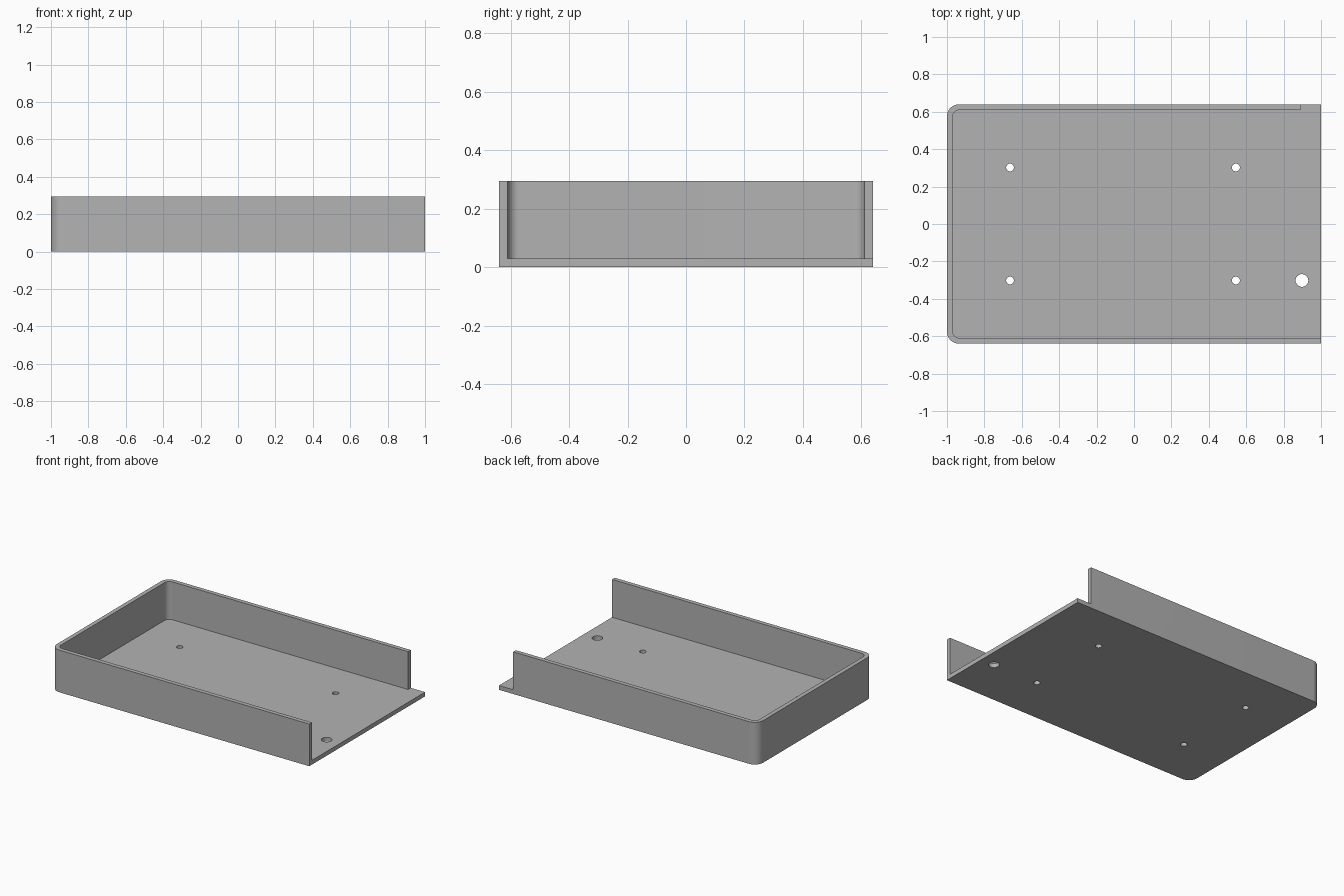
import bpy
import bmesh
from math import cos, sin, pi, radians

if "Cube" in bpy.data.objects:
    bpy.data.objects.remove(bpy.data.objects["Cube"], do_unlink=True)

HALF_X, HALF_Y, HEIGHT = 1.0, 0.64, 0.295
WALL, FLOOR = 0.03, 0.03
OUTER_R, INNER_R = 0.065, 0.038

grey = bpy.data.materials.new("plain grey")
grey.use_nodes = True
grey.diffuse_color = (0.45, 0.45, 0.45, 1)
grey.node_tree.nodes["Principled BSDF"].inputs["Base Color"].default_value = (0.45, 0.45, 0.45, 1)


def prism(name, outline, z0, z1):
    """Extrude a flat counter-clockwise outline from z0 to z1."""
    bm = bmesh.new()
    base = bm.faces.new([bm.verts.new((x, y, z0)) for x, y in outline])
    top = bmesh.ops.extrude_face_region(bm, geom=[base])["geom"]
    bmesh.ops.translate(bm, vec=(0, 0, z1 - z0),
                        verts=[v for v in top if isinstance(v, bmesh.types.BMVert)])
    bmesh.ops.recalc_face_normals(bm, faces=bm.faces)
    mesh = bpy.data.meshes.new(name)
    bm.to_mesh(mesh)
    bm.free()
    mesh.materials.append(grey)
    obj = bpy.data.objects.new(name, mesh)
    bpy.context.collection.objects.link(obj)
    return obj


def arc(cx, cy, r, start, end, steps):
    angles = [radians(start + (end - start) * i / steps) for i in range(steps + 1)]
    return [(cx + r * cos(a), cy + r * sin(a)) for a in angles]


def rounded_left(x0, x1, y, r):
    """Rectangle whose two left corners are rounded."""
    return ([(x1, -y), (x1, y)] + arc(x0 + r, y - r, r, 90, 180, 12)
            + arc(x0 + r, r - y, r, 180, 270, 12))


def cut(target, cutter):
    cutter.hide_render = True
    mod = target.modifiers.new("cut", "BOOLEAN")
    mod.operation = "DIFFERENCE"
    mod.solver = "EXACT"
    mod.object = cutter
    bpy.context.view_layer.objects.active = target
    bpy.ops.object.modifier_apply(modifier=mod.name)
    bpy.data.objects.remove(cutter, do_unlink=True)


# Solid tray body, hollowed out and open on the right end
tray = prism("tray", rounded_left(-HALF_X, HALF_X, HALF_Y, OUTER_R), 0, HEIGHT)
cut(tray, prism("cavity_cutter",
                rounded_left(-HALF_X + WALL, HALF_X + 0.2, HALF_Y - WALL, INNER_R),
                FLOOR, HEIGHT + 0.2))

# Back wall stops short of the open end
cut(tray, prism("back_wall_cutter", [(0.89, 0.5), (1.2, 0.5), (1.2, 0.8), (0.89, 0.8)],
                FLOOR, HEIGHT + 0.2))

# Four mounting holes and one larger cable hole through the floor
holes = [(x, y, 0.021) for x in (-0.663, 0.545) for y in (-0.302, 0.302)]
holes.append((0.898, -0.302, 0.034))
for x, y, r in holes:
    cut(tray, prism("hole_cutter", arc(x, y, r, 0, 360, 32)[:-1], -0.1, 0.1))

# Smooth rounded corners, crisp edges
bpy.ops.object.select_all(action="DESELECT")
tray.select_set(True)
bpy.context.view_layer.objects.active = tray
bpy.ops.object.shade_smooth_by_angle(angle=radians(30))
